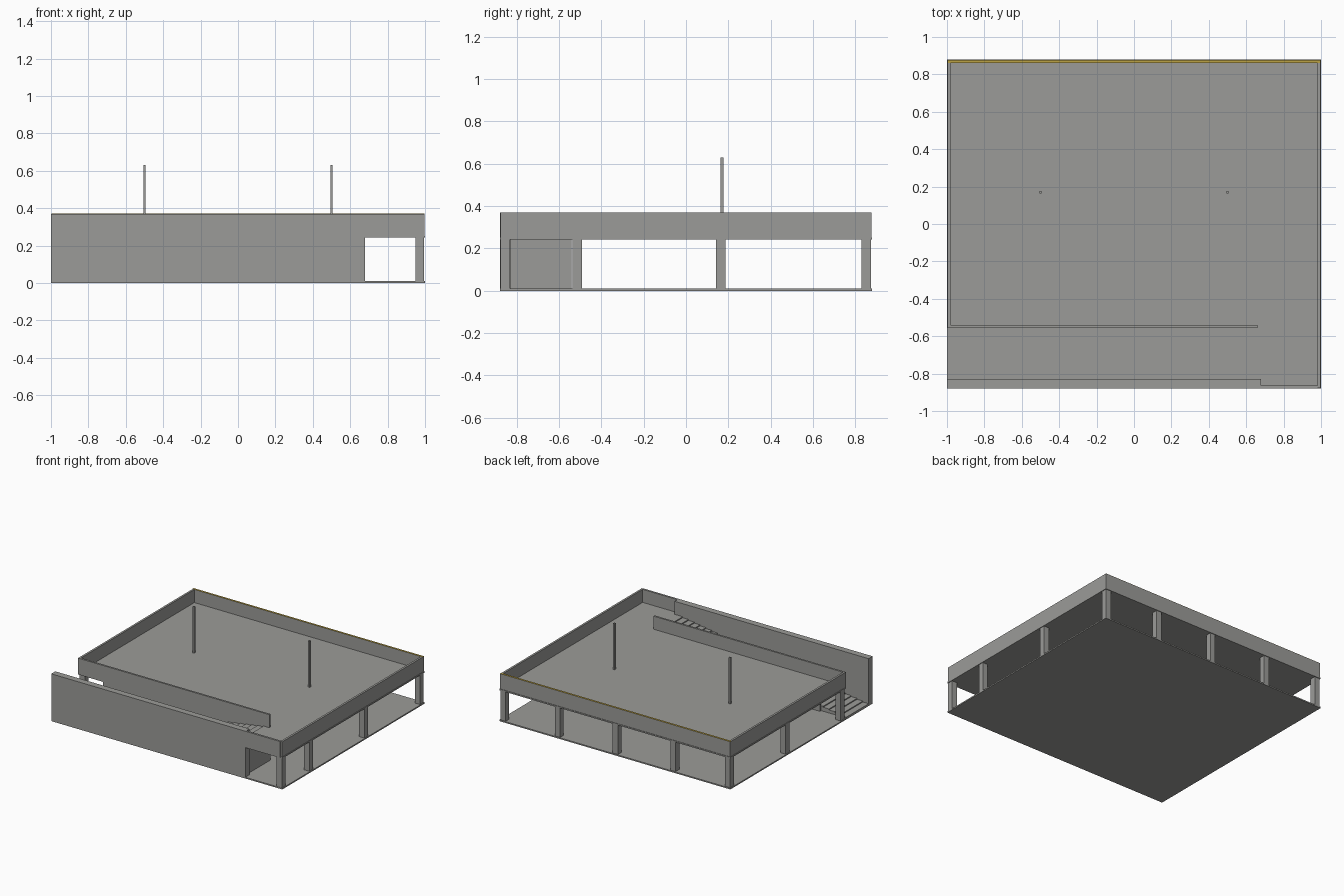
import bpy
import bmesh
from mathutils import Matrix, Vector

old = bpy.data.objects.get("Cube")
if old:
    bpy.data.objects.remove(old, do_unlink=True)


def material(name, r, g, b):
    m = bpy.data.materials.new(name)
    m.use_nodes = True
    m.diffuse_color = (r, g, b, 1)
    m.node_tree.nodes["Principled BSDF"].inputs["Base Color"].default_value = (r, g, b, 1)
    return m


concrete = material("concrete_grey", 0.33, 0.33, 0.315)
yellow = material("edge_yellow", 0.5, 0.36, 0.06)


def boxes(name, spans, mat=concrete):
    """One object made of boxes, each given as (x range, y range, z range)."""
    bm = bmesh.new()
    for span in spans:
        centre = Vector([(a + b) / 2 for a, b in span])
        size = Vector([b - a for a, b in span])
        bmesh.ops.create_cube(bm, size=1, matrix=Matrix.Translation(centre) @ Matrix.Diagonal(size.to_4d()))
    mesh = bpy.data.meshes.new(name)
    bm.to_mesh(mesh)
    bm.free()
    mesh.materials.append(mat)
    ob = bpy.data.objects.new(name, mesh)
    bpy.context.collection.objects.link(ob)
    return ob


def around(c, w):
    return (c - w / 2, c + w / 2)


# Main levels
W, D = 1.0, 0.88
FLOOR, LEDGE, DECK, TOP = 0.01, 0.242, 0.268, 0.37
RAMP_END, RAMP_OUT, RAMP_IN = 0.66, -0.83, -0.555
RAIL_IN = RAMP_IN + 0.015
IN = 0.004          # setback of the parapet from the ledge
T = 0.016           # parapet thickness

# Floors: the upper one leaves the ramp open to the sky
boxes("ground_slab", [((-W, W), (-D, D), (0, FLOOR))])
boxes("upper_deck", [
    ((-W + IN, W - IN), (RAIL_IN, D - IN), (LEDGE, DECK)),
    ((RAMP_END, W - IN), (-D + IN, RAIL_IN), (LEDGE, DECK)),
])
boxes("deck_ledge", [
    ((-W, W), (D - T, D), (LEDGE, LEDGE + 0.01)),
    ((W - T, W), (-D, D), (LEDGE, LEDGE + 0.01)),
    ((-W, -W + T), (RAIL_IN, D), (LEDGE, LEDGE + 0.01)),
])

# Parapets
xe, ye = W - IN, D - IN
wall_z = (LEDGE, TOP)
boxes("back_parapet", [((-xe, xe), (ye - T, ye), wall_z)])
boxes("right_parapet", [((-xe, -xe + T), (RAIL_IN, ye - T), wall_z)])
boxes("left_parapet", [((xe - T, xe), (-ye, ye - T), wall_z)])
boxes("front_parapet", [((RAMP_END, xe - T), (-D, -D + T), wall_z)])
boxes("yellow_coping", [((-xe, xe), (ye - T, ye), (TOP, TOP + 0.001))], yellow)

# Ramp walls
boxes("front_wall", [((-W, 0.68), (-D, RAMP_OUT), (0, TOP))])
boxes("ramp_inner_wall", [((-0.78, RAMP_END), (RAMP_IN, RAIL_IN), (FLOOR, LEDGE))])
boxes("ramp_rail", [((-xe, RAMP_END), (RAMP_IN, RAIL_IN), wall_z)])

# Stepped ramp climbing towards +x
STEPS = 33
run = (RAMP_END + W) / STEPS
rise = (DECK - FLOOR) / STEPS
boxes("ramp_steps", [
    ((-W + i * run, -W + (i + 1) * run), (RAMP_OUT, RAMP_IN), (FLOOR, FLOOR + (i + 1) * rise))
    for i in range(STEPS)
])

# Columns on a regular grid
C = 0.045
rows = (0.852, 0.165, -0.515)
spots = [(x, y) for x in (-0.972, -0.5, 0, 0.5, 0.972) for y in rows]
spots.append((0.972, -0.855))
boxes("columns", [(around(x, C), around(y, C), (FLOOR, LEDGE)) for x, y in spots])

# Lamp posts on the upper deck
boxes("lamp_posts", [(around(x, 0.013), around(0.17, 0.013), (DECK, 0.63)) for x in (-0.5, 0.5)])
